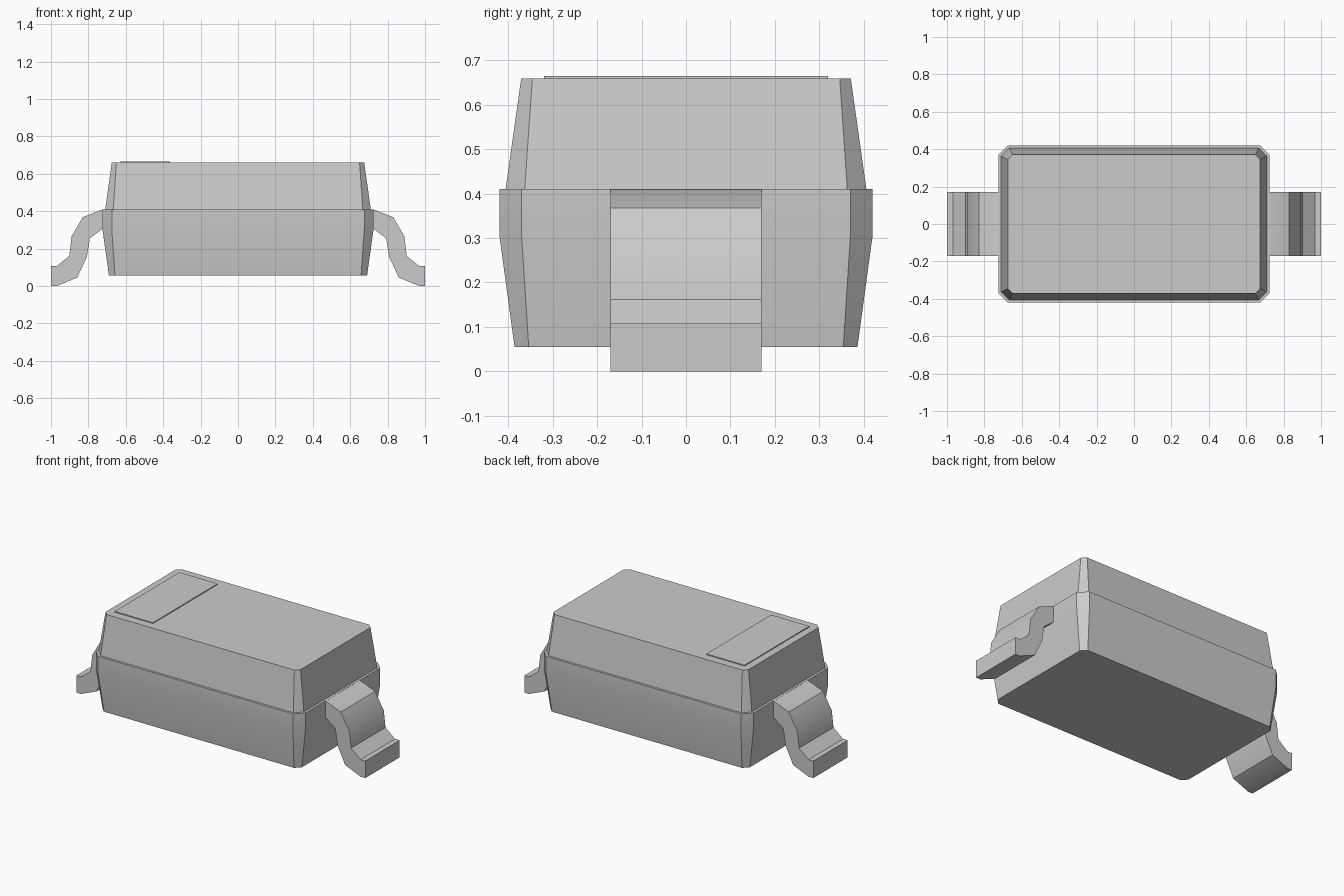
import bpy
import bmesh
import math

cube = bpy.data.objects.get("Cube")
if cube:
    bpy.data.objects.remove(cube, do_unlink=True)

grey = bpy.data.materials.new("plain grey")
grey.use_nodes = True
colour = (0.6, 0.6, 0.6, 1)
grey.diffuse_color = colour
grey.node_tree.nodes["Principled BSDF"].inputs["Base Color"].default_value = colour


def finish(bm, name):
    """Turn a bmesh into a smooth-by-angle object."""
    bmesh.ops.recalc_face_normals(bm, faces=bm.faces)
    mesh = bpy.data.meshes.new(name)
    bm.to_mesh(mesh)
    bm.free()
    mesh.materials.append(grey)
    obj = bpy.data.objects.new(name, mesh)
    bpy.context.collection.objects.link(obj)
    bpy.ops.object.select_all(action="DESELECT")
    obj.select_set(True)
    bpy.context.view_layer.objects.active = obj
    bpy.ops.object.shade_smooth_by_angle(angle=math.radians(30))
    return obj


def chamfered_loft(name, levels):
    """Stack of corner-cut rectangles: (z, half x, half y, corner cut)."""
    bm = bmesh.new()
    rings = []
    for z, hx, hy, c in levels:
        outline = [(hx, hy - c), (hx - c, hy), (c - hx, hy), (-hx, hy - c),
                   (-hx, c - hy), (c - hx, -hy), (hx - c, -hy), (hx, c - hy)]
        rings.append([bm.verts.new((x, y, z)) for x, y in outline])
    for low, high in zip(rings, rings[1:]):
        for i in range(8):
            j = (i + 1) % 8
            bm.faces.new((low[i], low[j], high[j], high[i]))
    bm.faces.new(rings[0])
    bm.faces.new(rings[-1])
    return finish(bm, name)


def lead(name, side):
    """Bent flat strip, extruded across y."""
    profile = [(0.68, 0.409), (0.725, 0.409), (0.83, 0.368), (0.89, 0.265),
               (0.902, 0.161), (0.968, 0.107), (1, 0.107), (1, 0), (0.968, 0),
               (0.86, 0.045), (0.808, 0.155), (0.792, 0.255), (0.725, 0.305),
               (0.68, 0.305)]
    bm = bmesh.new()
    face = bm.faces.new([bm.verts.new((side * x, -0.17, z)) for x, z in profile])
    new = bmesh.ops.extrude_face_region(bm, geom=[face])["geom"]
    verts = [v for v in new if isinstance(v, bmesh.types.BMVert)]
    bmesh.ops.translate(bm, verts=verts, vec=(0, 0.34, 0))
    return finish(bm, name)


# Two-part moulded body
chamfered_loft("lower_body", [(0.055, 0.69, 0.386, 0.032),
                              (0.305, 0.725, 0.42, 0.05),
                              (0.41, 0.725, 0.42, 0.05)])
chamfered_loft("upper_body", [(0.41, 0.71, 0.406, 0.043),
                              (0.659, 0.675, 0.371, 0.025)])

# Thin marking plate on top, at the right end
bm = bmesh.new()
bmesh.ops.create_cube(bm, size=1)
bmesh.ops.scale(bm, verts=bm.verts, vec=(0.265, 0.64, 0.007))
bmesh.ops.translate(bm, verts=bm.verts, vec=(-0.497, 0, 0.6615))
finish(bm, "marking_plate")

# Bent metal leads
lead("left_lead", 1)
lead("right_lead", -1)
